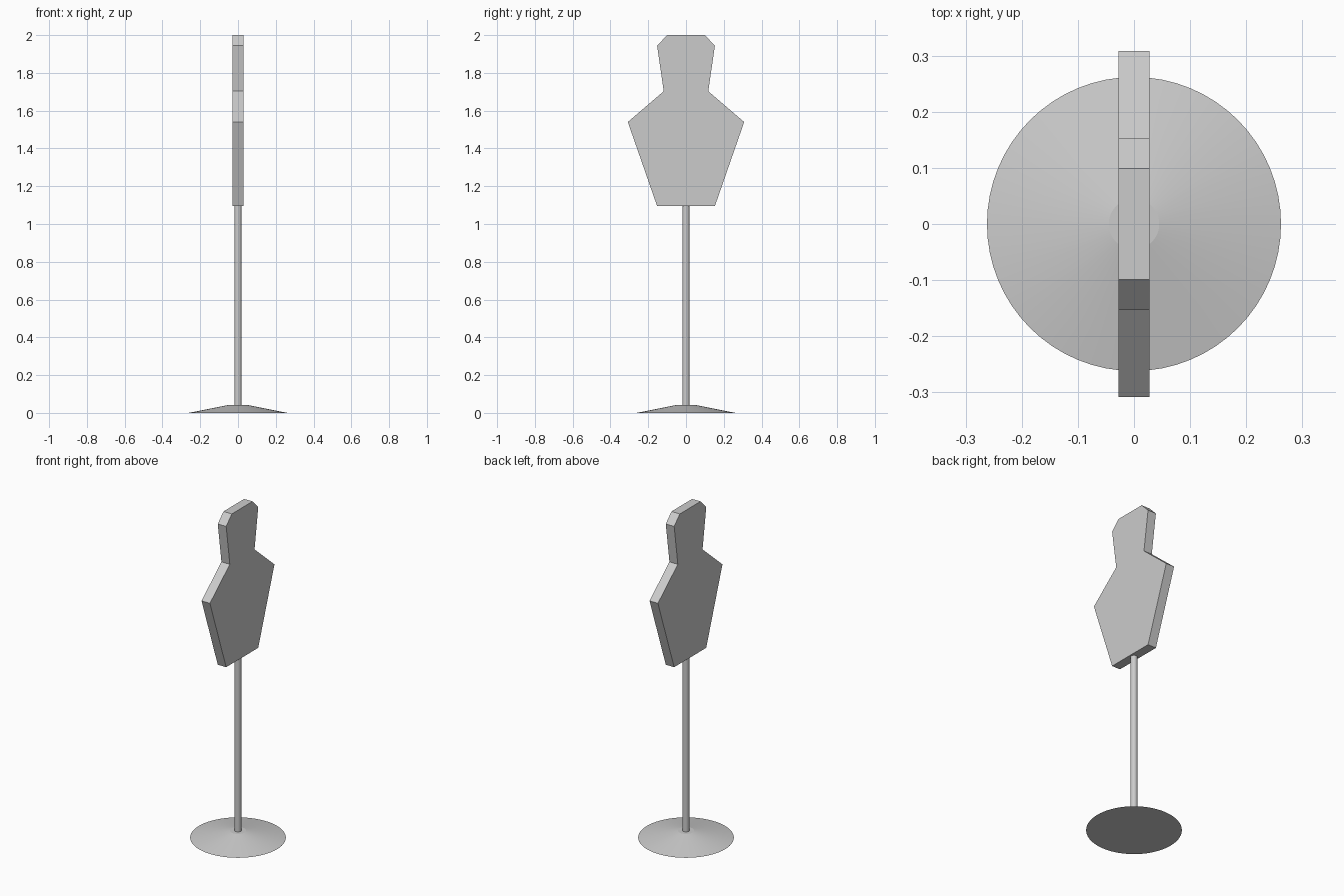
import bpy, bmesh, math

if "Cube" in bpy.data.objects:
    bpy.data.objects.remove(bpy.data.objects["Cube"])

grey = bpy.data.materials.new("light_grey")
grey.diffuse_color = (0.6, 0.6, 0.6, 1)
grey.use_nodes = True
grey.node_tree.nodes["Principled BSDF"].inputs["Base Color"].default_value = grey.diffuse_color


def finish(bm, name):
    bmesh.ops.recalc_face_normals(bm, faces=bm.faces)
    mesh = bpy.data.meshes.new(name)
    bm.to_mesh(mesh)
    bm.free()
    mesh.materials.append(grey)
    obj = bpy.data.objects.new(name, mesh)
    bpy.context.collection.objects.link(obj)
    return obj


def tapered_disc(name, r1, r2, z1, z2, sides, angle):
    bm = bmesh.new()
    bmesh.ops.create_cone(bm, cap_ends=True, segments=sides,
                          radius1=r1, radius2=r2, depth=z2 - z1)
    bmesh.ops.translate(bm, verts=bm.verts, vec=(0, 0, (z1 + z2) / 2))
    obj = finish(bm, name)
    bpy.ops.object.select_all(action='DESELECT')
    obj.select_set(True)
    bpy.context.view_layer.objects.active = obj
    bpy.ops.object.shade_smooth_by_angle(angle=math.radians(angle))


# Shallow conical foot and thin round pole
tapered_disc("base", 0.262, 0.045, 0.0, 0.043, 64, 8)
tapered_disc("pole", 0.019, 0.019, 0.03, 1.11, 32, 30)

# Flat torso-and-head board: half outline mirrored across y, then extruded in x
half = [(0.153, 1.095), (0.308, 1.54), (0.118, 1.703), (0.153, 1.945), (0.099, 2.0)]
outline = half + [(-y, z) for y, z in reversed(half)]
thickness = 0.056
bm = bmesh.new()
face = bm.faces.new([bm.verts.new((-thickness / 2, y, z)) for y, z in outline])
new = bmesh.ops.extrude_face_region(bm, geom=[face])["geom"]
bmesh.ops.translate(bm, vec=(thickness, 0, 0),
                    verts=[v for v in new if isinstance(v, bmesh.types.BMVert)])
finish(bm, "target_board")
